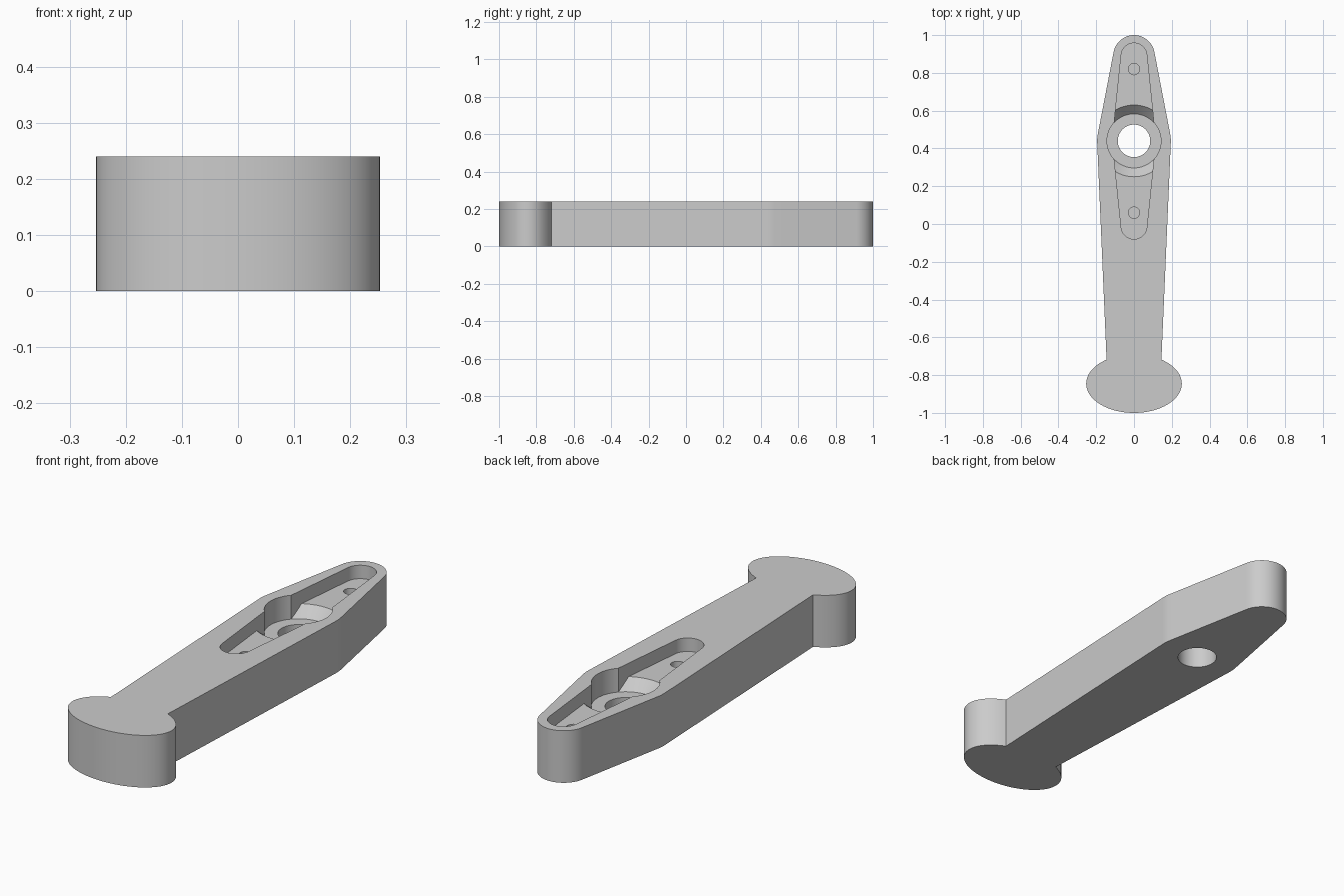
import bpy, bmesh
from math import sin, cos, pi, radians, asin

if "Cube" in bpy.data.objects:
    bpy.data.objects.remove(bpy.data.objects["Cube"], do_unlink=True)

TOP = 0.24          # lever thickness
ARM_FLOOR = 0.178   # floor of the horn slot
HUB_FLOOR = 0.13    # floor of the counterbore
HUB_Y = 0.44

grey = bpy.data.materials.new("plain_grey")
grey.use_nodes = True
colour = (0.6, 0.6, 0.6, 1)
grey.diffuse_color = colour
grey.node_tree.nodes["Principled BSDF"].inputs["Base Color"].default_value = colour


def arc(cy, rx, ry, start, end, n):
    """Points on an ellipse centred on x = 0, angles in degrees."""
    steps = [radians(start + (end - start) * i / n) for i in range(n + 1)]
    return [(rx * cos(a), cy + ry * sin(a)) for a in steps]


def prism(name, half, z0, z1):
    """Extrude the +x half outline, mirrored across x = 0."""
    left = [(-x, y) for x, y in reversed(half) if x > 1e-5]
    bm = bmesh.new()
    base = bm.faces.new([bm.verts.new((x, y, z0)) for x, y in half + left])
    new = bmesh.ops.extrude_face_region(bm, geom=[base])["geom"]
    for v in new:
        if isinstance(v, bmesh.types.BMVert):
            v.co.z = z1
    return finish(name, bm)


def cone(name, y, r0, r1, z0, z1, n=64):
    bm = bmesh.new()
    bmesh.ops.create_cone(bm, cap_ends=True, segments=n, radius1=r0, radius2=r1, depth=z1 - z0)
    bmesh.ops.translate(bm, vec=(0, y, (z0 + z1) / 2), verts=bm.verts)
    return finish(name, bm)


def finish(name, bm):
    bmesh.ops.recalc_face_normals(bm, faces=bm.faces)
    mesh = bpy.data.meshes.new(name)
    bm.to_mesh(mesh)
    bm.free()
    mesh.materials.append(grey)
    ob = bpy.data.objects.new(name, mesh)
    bpy.context.collection.objects.link(ob)
    return ob


def boolean(ob, tool, operation):
    mod = ob.modifiers.new("cut", "BOOLEAN")
    mod.solver = "EXACT"
    mod.operation = operation
    mod.object = tool
    bpy.context.view_layer.objects.active = ob
    bpy.ops.object.modifier_apply(modifier=mod.name)


# Lever body: oval foot, tapering shank, wide hub, rounded tip
outline = (arc(-0.845, 0.253, 0.155, -90, 55, 36)
           + arc(HUB_Y, 0.195, 0.195, -3, 11, 4)
           + arc(0.89, 0.11, 0.11, 11, 90, 20))
lever = prism("lever_body", outline, 0, TOP)

# Double-ended slot, widest at the hub
slot_half = (arc(-0.012, 0.068, 0.068, -90, -6, 20) + [(0.115, HUB_Y)]
             + arc(0.89, 0.068, 0.068, 6, 90, 20))
slot = prism("slot_cutter", slot_half, ARM_FLOOR, TOP + 0.1)

# Sloped ramps from the slot floor down to the hub, kept within the slot width
ramp = cone("ramp_cutter", HUB_Y, 0.143, 0.19, HUB_FLOOR, ARM_FLOOR)
ramp_limit = prism("ramp_limit", slot_half, 0.05, TOP + 0.1)
boolean(ramp, ramp_limit, "INTERSECT")

# Counterbore, through hole and the two blind screw holes
bore = cone("counterbore_cutter", HUB_Y, 0.143, 0.143, HUB_FLOOR, TOP + 0.1)
hole = cone("through_hole_cutter", HUB_Y, 0.086, 0.086, -0.1, TOP + 0.1)
screws = [cone("screw_hole_cutter", y, 0.03, 0.03, HUB_FLOOR, TOP + 0.1, 32) for y in (0.06, 0.82)]

cutters = [slot, ramp, bore, hole] + screws
for tool in cutters:
    boolean(lever, tool, "DIFFERENCE")
for tool in cutters + [ramp_limit]:
    bpy.data.objects.remove(tool, do_unlink=True)

# Smooth the curved walls, keep the edges sharp
bpy.ops.object.select_all(action="DESELECT")
lever.select_set(True)
bpy.context.view_layer.objects.active = lever
bpy.ops.object.shade_smooth_by_angle(angle=radians(20))
